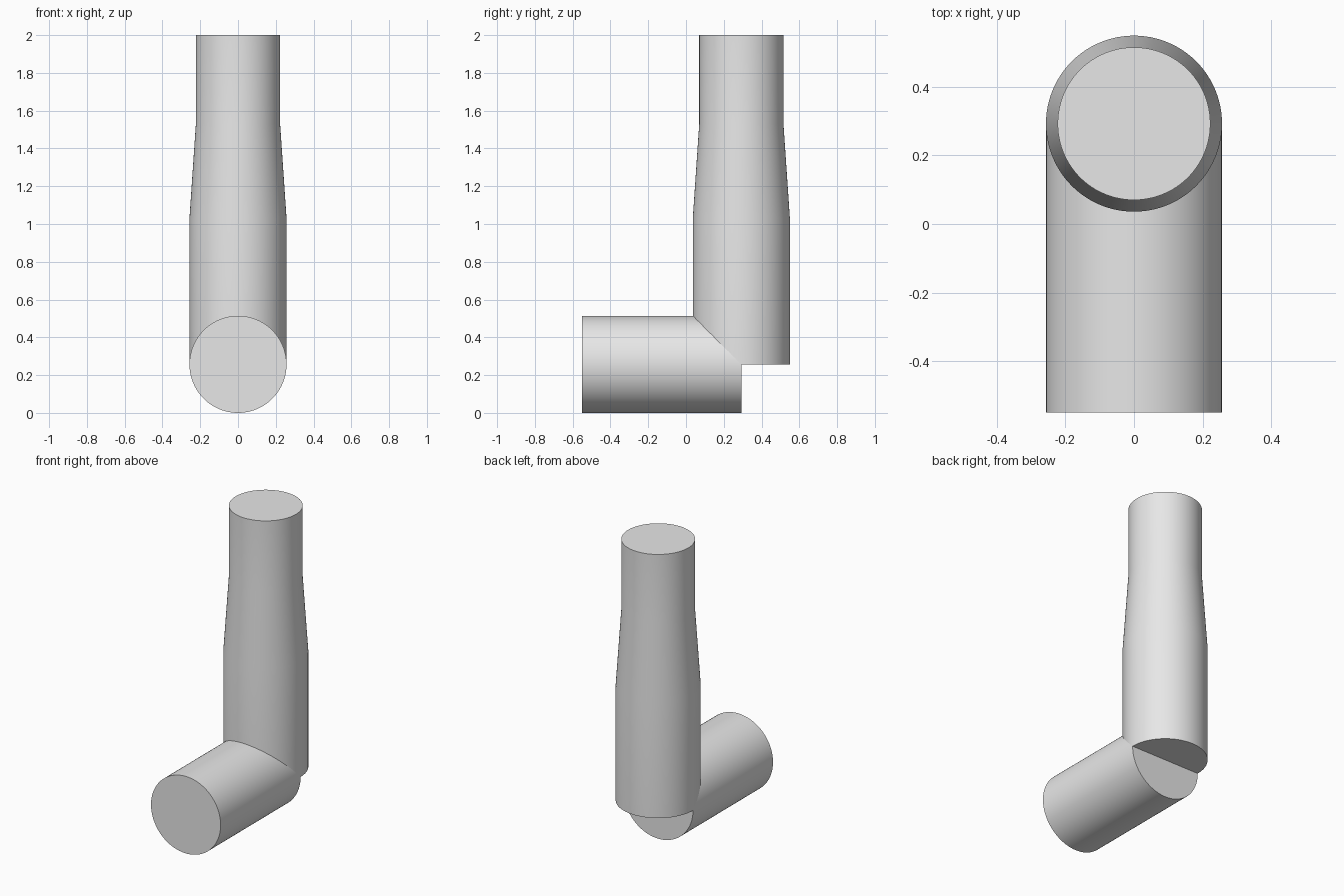
import bpy, bmesh, math
from mathutils import Matrix

if "Cube" in bpy.data.objects:
    bpy.data.objects.remove(bpy.data.objects["Cube"])

R = 0.257        # main pipe radius
R_TOP = 0.223    # narrowed upper radius
AXIS_Y = 0.293   # centre line of the upright pipe
SIDES = 96

grey = bpy.data.materials.new("plain_grey")
grey.diffuse_color = (0.8, 0.8, 0.8, 1)
grey.use_nodes = True
grey.node_tree.nodes["Principled BSDF"].inputs["Base Color"].default_value = grey.diffuse_color


def lathe(name, profile, matrix):
    """Closed round pipe from (radius, height) rings along local z."""
    bm = bmesh.new()
    rings = []
    for r, z in profile:
        rings.append([bm.verts.new((r * math.cos(2 * math.pi * i / SIDES),
                                    r * math.sin(2 * math.pi * i / SIDES), z))
                      for i in range(SIDES)])
    for a, b in zip(rings, rings[1:]):
        for i in range(SIDES):
            j = (i + 1) % SIDES
            bm.faces.new((a[i], a[j], b[j], b[i]))
    bm.faces.new(rings[0][::-1])
    bm.faces.new(rings[-1])
    bm.transform(matrix)
    bmesh.ops.recalc_face_normals(bm, faces=bm.faces)
    mesh = bpy.data.meshes.new(name)
    bm.to_mesh(mesh)
    bm.free()
    mesh.materials.append(grey)
    obj = bpy.data.objects.new(name, mesh)
    bpy.context.collection.objects.link(obj)
    bpy.ops.object.select_all(action='DESELECT')
    obj.select_set(True)
    bpy.context.view_layer.objects.active = obj
    bpy.ops.object.shade_smooth_by_angle(angle=math.radians(30))
    return obj


# Upright pipe with a gentle reduction towards the top
lathe("upright_pipe", [(R, R), (R, 1.03), (R_TOP, 1.53), (R_TOP, 2.0)],
      Matrix.Translation((0, AXIS_Y, 0)))

# Horizontal pipe running forward, ending on the upright's centre line
lathe("horizontal_pipe", [(R, -AXIS_Y), (R, 0.55)],
      Matrix.Translation((0, 0, R)) @ Matrix.Rotation(math.pi / 2, 4, 'X'))
